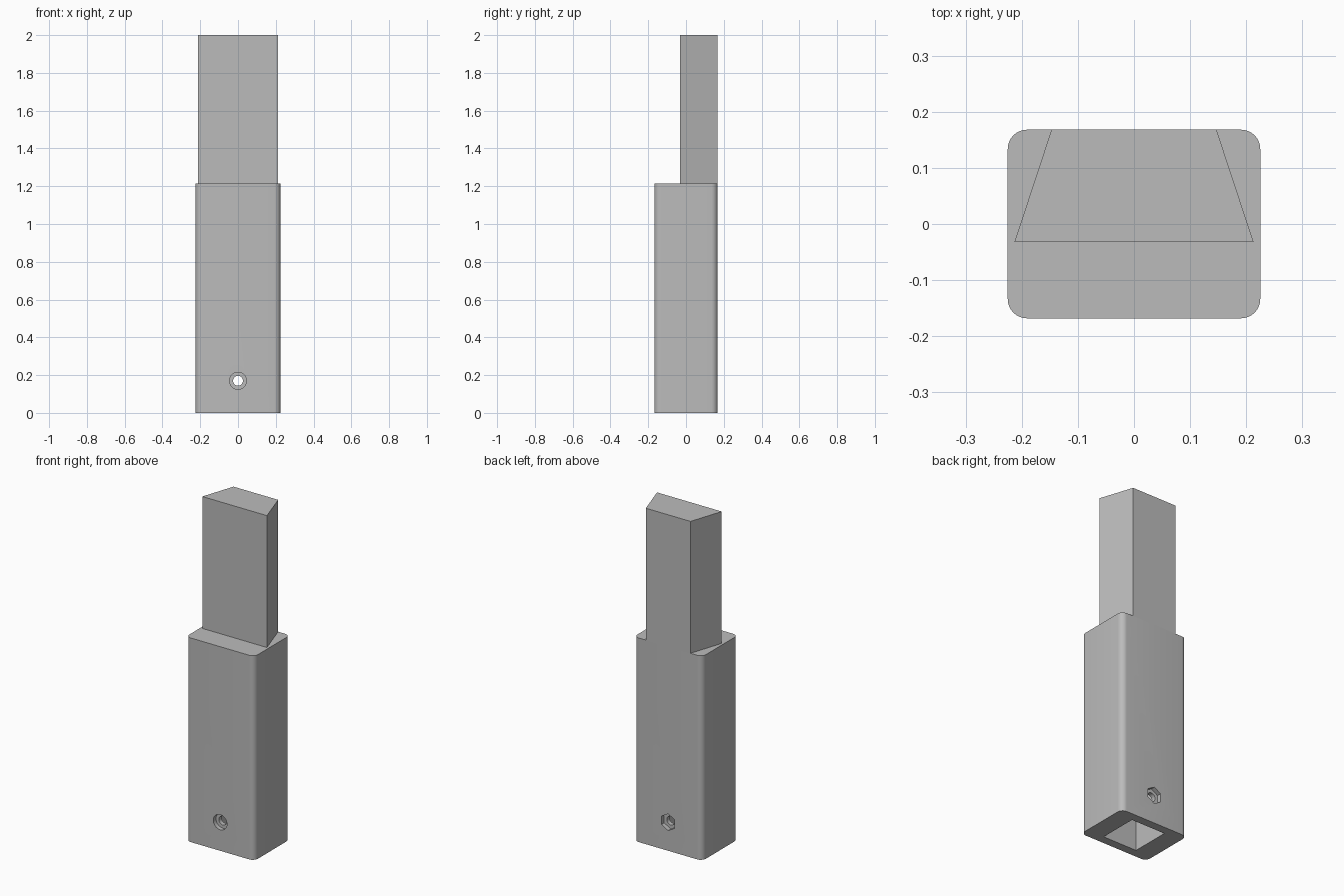
import bpy
import bmesh
from math import cos, sin, pi, radians
from mathutils import Matrix

cube = bpy.data.objects.get("Cube")
if cube:
    bpy.data.objects.remove(cube, do_unlink=True)

GREY = (0.5, 0.5, 0.5, 1)
grey = bpy.data.materials.new("plain grey")
grey.use_nodes = True
grey.diffuse_color = GREY
grey.node_tree.nodes["Principled BSDF"].inputs["Base Color"].default_value = GREY


def prism(name, outline, low, high, along_y=False):
    """Extrude a flat outline from low to high, along z or along y."""
    bm = bmesh.new()
    base = bm.faces.new([bm.verts.new((x, y, low)) for x, y in outline])
    top = bmesh.ops.extrude_face_region(bm, geom=[base])["geom"]
    verts = [v for v in top if isinstance(v, bmesh.types.BMVert)]
    bmesh.ops.translate(bm, verts=verts, vec=(0, 0, high - low))
    if along_y:
        # Local z becomes +y and local y becomes -z
        bm.transform(Matrix.Rotation(radians(-90), 4, "X"))
    bmesh.ops.recalc_face_normals(bm, faces=bm.faces)
    mesh = bpy.data.meshes.new(name)
    bm.to_mesh(mesh)
    bm.free()
    mesh.materials.append(grey)
    obj = bpy.data.objects.new(name, mesh)
    bpy.context.collection.objects.link(obj)
    return obj


def rectangle(hx, hy):
    return [(-hx, -hy), (hx, -hy), (hx, hy), (-hx, hy)]


def rounded_rectangle(hx, hy, r, steps=8):
    points = []
    for i, (sx, sy) in enumerate([(1, 1), (-1, 1), (-1, -1), (1, -1)]):
        for k in range(steps + 1):
            a = (i + k / steps) * pi / 2
            points.append((sx * (hx - r) + r * cos(a), sy * (hy - r) + r * sin(a)))
    return points


def polygon(r, sides, height):
    """Regular outline for a bore along y, with a corner pointing up."""
    turns = [pi / 2 + 2 * pi * k / sides for k in range(sides)]
    return [(r * cos(a), r * sin(a) - height) for a in turns]


HALF_X, HALF_Y, SHOULDER, BOLT_Z = 0.225, 0.168, 1.215, 0.17

# Main sleeve with rounded vertical corners
body = prism("body", rounded_rectangle(HALF_X, HALF_Y, 0.034), 0, SHOULDER)

# Square socket, bolt hole, round head recess in front, hexagonal nut recess behind
cutters = [
    prism("socket_cutter", rectangle(0.112, 0.117), -0.1, 0.8),
    prism("bolt_hole_cutter", polygon(0.026, 32, BOLT_Z), -0.3, 0.3, True),
    prism("bolt_head_cutter", polygon(0.045, 32, BOLT_Z), -0.3, -HALF_Y + 0.025, True),
    prism("nut_cutter", polygon(0.05, 6, BOLT_Z), HALF_Y - 0.025, 0.3, True),
]
bpy.context.view_layer.objects.active = body
for cutter in cutters:
    cutter.hide_render = True
    cut = body.modifiers.new(cutter.name, "BOOLEAN")
    cut.operation = "DIFFERENCE"
    cut.solver = "EXACT"
    cut.object = cutter
    bpy.ops.object.modifier_apply(modifier=cut.name)
    bpy.data.objects.remove(cutter, do_unlink=True)

# Dovetail tongue, flush with the back of the sleeve
tongue_outline = [(-0.213, -0.032), (0.213, -0.032), (0.147, HALF_Y), (-0.147, HALF_Y)]
prism("dovetail_tongue", tongue_outline, SHOULDER, 2)

# Smooth corners and bores, crisp edges elsewhere
bpy.ops.object.select_all(action="DESELECT")
body.select_set(True)
bpy.context.view_layer.objects.active = body
bpy.ops.object.shade_smooth_by_angle(angle=radians(30))
